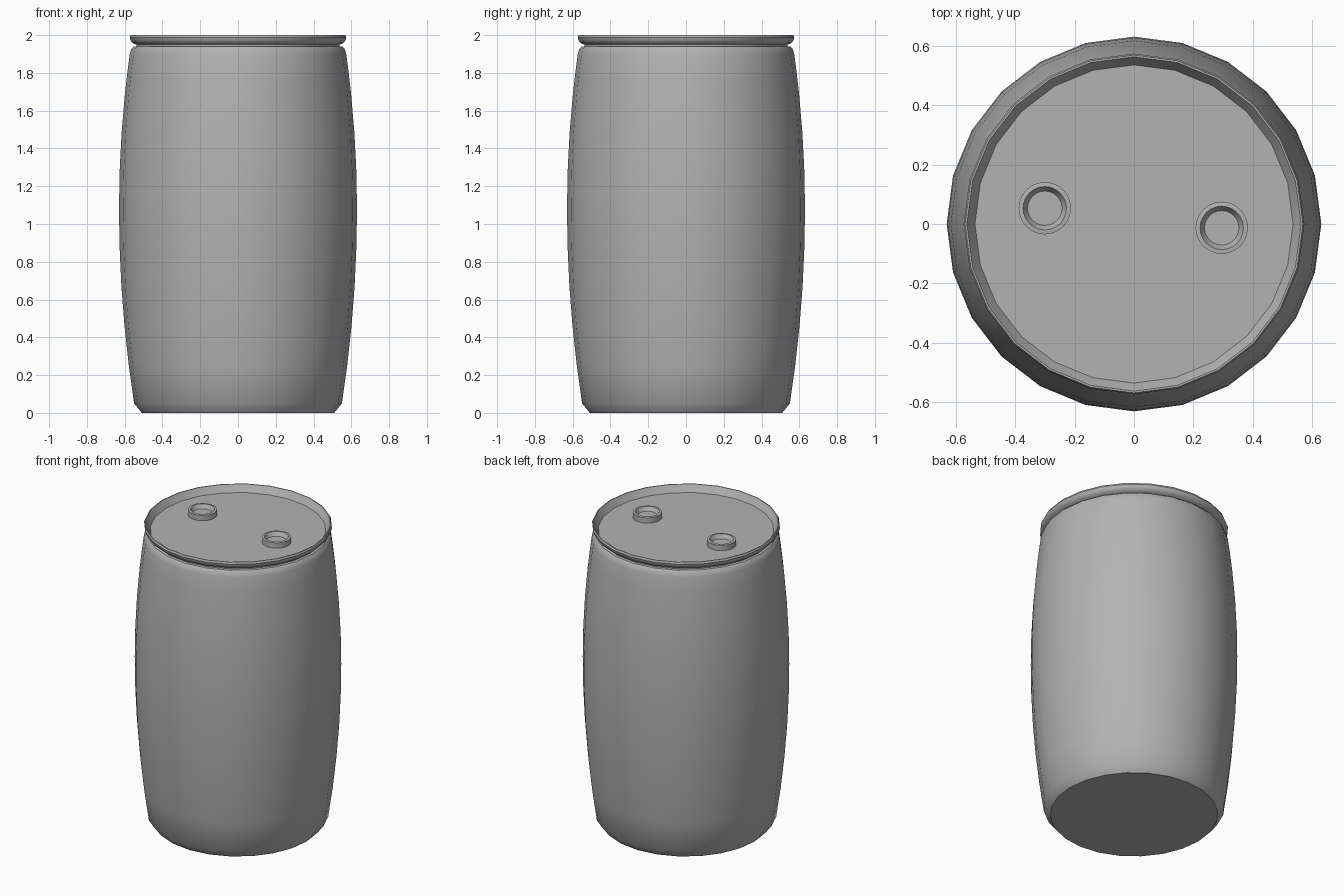
import bpy, bmesh, math

if "Cube" in bpy.data.objects:
    bpy.data.objects.remove(bpy.data.objects["Cube"])

# Dark grey plastic
plastic = bpy.data.materials.new("dark_grey")
plastic.diffuse_color = (0.45, 0.45, 0.45, 1)
plastic.use_nodes = True
plastic.node_tree.nodes["Principled BSDF"].inputs["Base Color"].default_value = plastic.diffuse_color


def lathe(name, profile, sides, center=(0, 0, 0), angle=35):
    """Spin an (r, z) profile into a mesh, capping both ends with flat faces."""
    bm = bmesh.new()
    rings = []
    for r, z in profile:
        rings.append([bm.verts.new((r * math.cos(2 * math.pi * i / sides),
                                    r * math.sin(2 * math.pi * i / sides), z))
                      for i in range(sides)])
    for a, b in zip(rings, rings[1:]):
        for i in range(sides):
            j = (i + 1) % sides
            bm.faces.new((a[i], a[j], b[j], b[i]))
    bm.faces.new(rings[0][::-1])
    bm.faces.new(rings[-1])
    mesh = bpy.data.meshes.new(name)
    bm.to_mesh(mesh)
    bm.free()
    mesh.materials.append(plastic)
    ob = bpy.data.objects.new(name, mesh)
    ob.location = center
    bpy.context.collection.objects.link(ob)
    bpy.ops.object.select_all(action='DESELECT')
    ob.select_set(True)
    bpy.context.view_layer.objects.active = ob
    bpy.ops.object.shade_smooth_by_angle(angle=math.radians(angle))
    return ob


# Bulging barrel wall
def bulge(z):
    mid = 1.08
    drop = 0.08 if z < mid else 0.057
    span = 1.03 if z < mid else 0.82
    return 0.63 - drop * ((z - mid) / span) ** 2


wall = [(bulge(z), z) for z in
        (0.05, 0.25, 0.46, 0.67, 0.88, 1.08, 1.28, 1.48, 1.68, 1.8, 1.9)]

# Barrel body: chamfered foot, wall, shoulder, groove, flared rim, sunken lid
profile = ([(0.51, 0.0)] + wall +
           [(0.566, 1.925), (0.553, 1.939), (0.538, 1.941), (0.538, 1.949),
            (0.558, 1.958), (0.569, 1.972), (0.573, 1.988), (0.568, 2.0),
            (0.562, 2.0), (0.535, 1.955)])
lathe("barrel_body", profile, 24)

# Two raised filler openings on the lid
opening = [(0.088, -0.005), (0.088, 0.036), (0.073, 0.038),
           (0.058, 0.012)]
for name, x, y in (("left_filler_cap", -0.30, 0.053),
                   ("right_filler_cap", 0.295, -0.013)):
    lathe(name, opening, 24, (x, y, 1.955))
